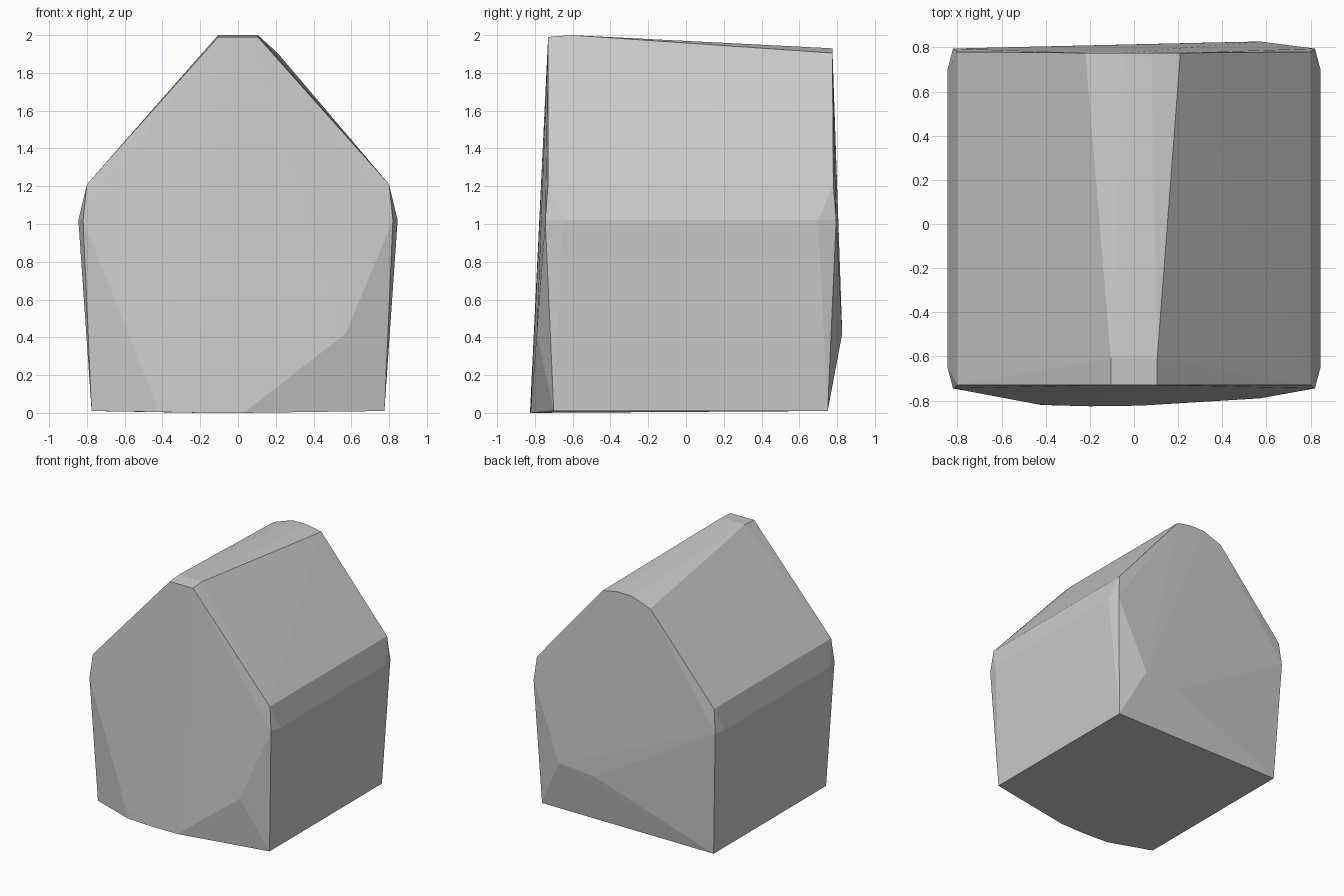
import bpy, bmesh

if "Cube" in bpy.data.objects:
    bpy.data.objects.remove(bpy.data.objects["Cube"])


def hull_object(name, points):
    """Wrap a tight faceted shell around the outline points."""
    bm = bmesh.new()
    for p in points:
        bm.verts.new(p)
    res = bmesh.ops.convex_hull(bm, input=bm.verts[:])
    loose = {v for v in res["geom_interior"] + res["geom_unused"]
             if isinstance(v, bmesh.types.BMVert)}
    bmesh.ops.delete(bm, geom=list(loose), context='VERTS')
    bmesh.ops.dissolve_limit(bm, angle_limit=0.01, verts=bm.verts[:], edges=bm.edges[:])
    bmesh.ops.recalc_face_normals(bm, faces=bm.faces[:])
    mesh = bpy.data.meshes.new(name)
    bm.to_mesh(mesh)
    bm.free()
    obj = bpy.data.objects.new(name, mesh)
    bpy.context.collection.objects.link(obj)
    return obj


# Side walls and eaves, mirrored across x: (x, front y, back y, z)
walls = [(0.775, -0.70, 0.75, 0.01),
         (0.82, -0.745, 0.795, 1.02),
         (0.845, -0.65, 0.70, 1.02),
         (0.80, -0.73, 0.78, 1.21)]
points = [(s * x, y, z) for x, y0, y1, z in walls for s in (-1, 1) for y in (y0, y1)]

# Flat ridge, narrow at the front and wider at the back
points += [(s * 0.105, y, z) for s in (-1, 1) for y, z in ((-0.73, 1.99), (-0.61, 2.0))]
points += [(-0.22, 0.775, 1.87), (-0.05, 0.775, 1.93), (0.08, 0.775, 1.93), (0.21, 0.775, 1.905)]

# Bulging foot of the front wall
points += [(-0.42, -0.82, 0.005), (-0.2, -0.826, 0.0), (0.03, -0.823, 0.0),
           (-0.43, -0.818, 0.07), (0.03, -0.82, 0.07), (0.57, -0.79, 0.42)]

# Bulge low on the back wall
points += [(0.57, 0.827, 0.42), (0.25, 0.82, 0.39)]

hull_object("house_block", points)
